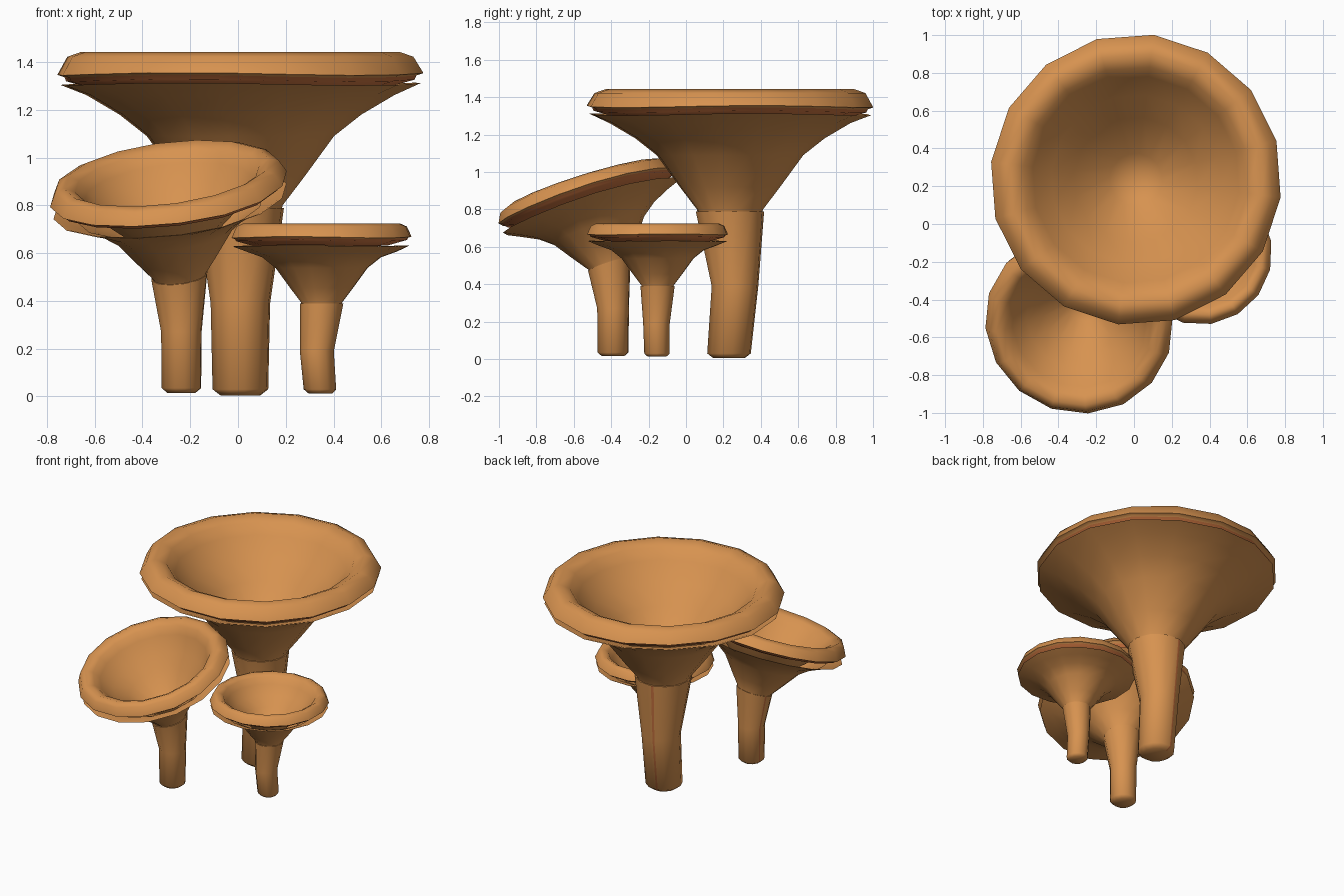
import bpy, bmesh, math
from mathutils import Vector, Matrix

if "Cube" in bpy.data.objects:
    bpy.data.objects.remove(bpy.data.objects["Cube"])


def material(name, rgb):
    m = bpy.data.materials.new(name)
    m.diffuse_color = (*rgb, 1)
    m.use_nodes = True
    m.node_tree.nodes["Principled BSDF"].inputs["Base Color"].default_value = m.diffuse_color
    return m


TAN = material("mushroom tan", (0.68, 0.29, 0.08))
ORANGE = material("inner orange", (0.58, 0.17, 0.05))

# Profiles as (radius, height above stem top) for the largest mushroom
CAP = [(0, .06), (.14, .10), (.33, .33), (.45, .44), (.55, .555), (.60, .62),
       (.67, .653), (.73, .632), (.772, .56), (.742, .55), (.735, .533), (.58, .49)]
FUNNEL = [(.17, -.03), (.178, .01), (.27, .13), (.395, .30), (.51, .39),
          (.65, .472), (.76, .518), (.74, .516), (.60, .465)]
ROUND = [k * 360 / 16 for k in range(16)]


def ring(r, z, mat, angles, wave=0.0):
    pts = []
    for a in map(math.radians, angles):
        pts.append(mat @ Vector((r * math.cos(a), r * math.sin(a), z + wave * math.sin(3 * a + 1))))
    return pts if r else pts[:1]


def loft(name, rings, is_orange, close_ends=False):
    """Skin a list of rings; a ring of one point is a pole."""
    bm = bmesh.new()
    rows = [[bm.verts.new(p) for p in r] for r in rings]
    for i, (a, b) in enumerate(zip(rows, rows[1:])):
        n = len(b)
        for k in range(n):
            j = (k + 1) % n
            f = bm.faces.new((a[0], b[k], b[j]) if len(a) == 1 else (a[k], b[k], b[j], a[j]))
            f.material_index = int(is_orange(i, k))
    if close_ends:
        bm.faces.new(rows[0])
        bm.faces.new(rows[-1][::-1])
    if len(rows[0]) > 1:  # rings that rise outward need turning outside
        bmesh.ops.reverse_faces(bm, faces=bm.faces[:])
    me = bpy.data.meshes.new(name)
    bm.to_mesh(me)
    bm.free()
    me.materials.append(TAN)
    me.materials.append(ORANGE)
    ob = bpy.data.objects.new(name, me)
    bpy.context.collection.objects.link(ob)
    bpy.ops.object.select_all(action='DESELECT')
    ob.select_set(True)
    bpy.context.view_layer.objects.active = ob
    bpy.ops.object.shade_smooth_by_angle(angle=math.radians(60))


def mushroom(label, top, normal, scale, phase, stem, lip=1.0, drop=0.0, lift=0.0, seam=None):
    rot = Vector((0, 0, 1)).rotation_difference(Vector(normal)).to_matrix().to_4x4()
    mat = Matrix.Translation(top) @ rot @ Matrix.Scale(scale, 4)
    angles = [phase + a for a in ROUND]

    # bowl-shaped cap with rolled rim, orange beneath
    cap = []
    for i, (r, z) in enumerate(CAP):
        z = z if z < .56 else .56 + (z - .56) * lip
        cap.append(ring(r, z + (lift if i > 3 else 0), mat, angles, .006 if i >= 8 else 0))
    loft(label + "_cap", cap, lambda i, k: i >= 9)

    # flared underside with a thin open edge
    under = [ring(r, z - (drop if i > 4 else 0), mat, angles, .006 if i > 5 else 0)
             for i, (r, z) in enumerate(FUNNEL)]
    loft(label + "_underside", under, lambda i, k: False)

    # stem with chamfered foot, top ring tilted to meet the underside
    start = seam if seam is not None else 0
    around = [start + a * 30 for a in range(12)]
    if seam is not None:
        around.insert(1, start + 6)  # narrow orange seam face
    rings = [ring(r, 0, Matrix.Translation((x, y, z)), around) for x, y, z, r in stem]
    rings.append(ring(.185, 0, mat, around))
    loft(label + "_stem", rings, lambda i, k: seam is not None and k == 0, True)


mushroom("large", (.01, .235, .79), (0, 0, 1), 1.0, 15.5,
         [(.01, .23, .005, .085), (.01, .23, .03, .118), (.01, .262, .39, .126)], seam=99)
mushroom("tilted", (-.245, -.41, .505), (-.12, -.295, .94), .65, 4.5,
         [(-.237, -.39, .015, .06), (-.237, -.39, .035, .084), (-.237, -.39, .27, .086)],
         lip=1.15, drop=.012, lift=.03, seam=160)
mushroom("small", (.35, -.152, .39), (0, 0, 1), .494, 9,
         [(.345, -.155, .013, .05), (.343, -.155, .03, .068), (.33, -.158, .19, .071)],
         lip=1.27, drop=.032)
